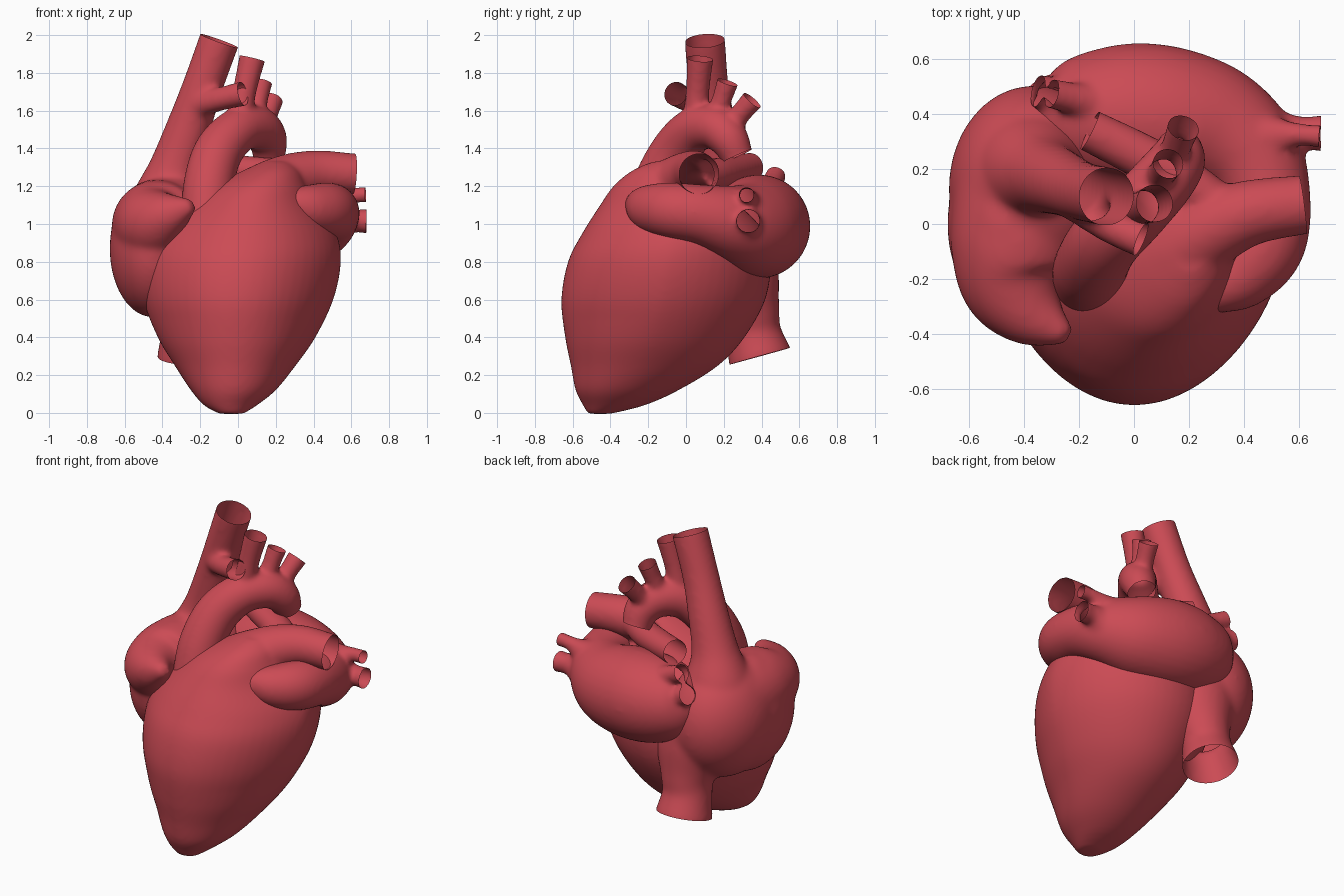
import bpy, bmesh, math
from mathutils import Vector, Matrix

if "Cube" in bpy.data.objects:
    bpy.data.objects.remove(bpy.data.objects["Cube"])

red = bpy.data.materials.new("heart red")
red.diffuse_color = (0.6, 0.07, 0.09, 1)
red.use_nodes = True
red.node_tree.nodes["Principled BSDF"].inputs["Base Color"].default_value = red.diffuse_color


def spline(pts, steps=6):
    """Smooth interpolation through tuples of any length."""
    out = []
    for i in range(len(pts) - 1):
        a, b, c, d = pts[max(i - 1, 0)], pts[i], pts[i + 1], pts[min(i + 2, len(pts) - 1)]
        for s in range(steps):
            t = s / steps
            out.append([0.5 * (2 * q + (r - p) * t + (2 * p - 5 * q + 4 * r - u) * t * t
                               + (3 * q - p - 3 * r + u) * t ** 3)
                        for p, q, r, u in zip(a, b, c, d)])
    out.append(list(pts[-1]))
    return out


def skin(bm, rings):
    """Closed solid through a list of rings of points."""
    vs = [[bm.verts.new(p) for p in ring] for ring in rings]
    n = len(vs[0])
    for a, b in zip(vs, vs[1:]):
        for i in range(n):
            j = (i + 1) % n
            bm.faces.new((a[i], a[j], b[j], b[i]))
    bm.faces.new(vs[0][::-1])
    bm.faces.new(vs[-1])


def tube(bm, pts, ends=None, n=32):
    """Round sweep through (x, y, z, radius); records an open end if asked."""
    path = spline(pts)
    if ends is not None:
        p, q = Vector(path[-2][:3]), Vector(path[-1][:3])
        d = (q - p).normalized()
        r = path[-1][3]
        ends.append((q, d, r))
        path.append([*(q + d * 0.04), r])
    cs = [Vector(p[:3]) for p in path]
    rings, side, last = [], None, None
    for i, c in enumerate(cs):
        t = (cs[min(i + 1, len(cs) - 1)] - cs[max(i - 1, 0)]).normalized()
        if side is None:
            side = t.orthogonal().normalized()
        else:
            side = (last.rotation_difference(t) @ side).normalized()
        last = t
        up = t.cross(side)
        r = path[i][3]
        rings.append([c + (side * math.cos(k * math.tau / n) + up * math.sin(k * math.tau / n)) * r
                      for k in range(n)])
    skin(bm, rings)


def ball(bm, c, half):
    bmesh.ops.create_uvsphere(bm, u_segments=40, v_segments=24, radius=1,
                              matrix=Matrix.Translation(c) @ Matrix.Diagonal((*half, 1)))


def finish(bm, name, ends, smooth=8):
    """Fuse the solids, soften the joins, then cut the vessel ends open."""
    bmesh.ops.recalc_face_normals(bm, faces=bm.faces)
    me = bpy.data.meshes.new(name)
    bm.to_mesh(me)
    bm.free()
    ob = bpy.data.objects.new(name, me)
    bpy.context.collection.objects.link(ob)
    rm = ob.modifiers.new("fuse", 'REMESH')
    rm.mode = 'VOXEL'
    rm.voxel_size = 0.014
    sm = ob.modifiers.new("soften", 'SMOOTH')
    sm.factor = 0.5
    sm.iterations = smooth
    dg = bpy.context.evaluated_depsgraph_get()
    fused = bpy.data.meshes.new_from_object(ob.evaluated_get(dg))
    ob.modifiers.clear()
    if len(fused.polygons):
        ob.data = fused
    bm = bmesh.new()
    bm.from_mesh(ob.data)
    for co, d, r in ends:
        reach = r * 1.3 + 0.03
        fs = [f for f in bm.faces if (f.calc_center_median() - co).length < reach]
        geom = set(fs)
        for f in fs:
            geom.update(f.edges)
            geom.update(f.verts)
        bmesh.ops.bisect_plane(bm, geom=list(geom), dist=1e-5, plane_co=co, plane_no=d)
        cut = [f for f in bm.faces
               if (f.calc_center_median() - co).length < reach
               and (f.calc_center_median() - co).dot(d) > 1e-5]
        bmesh.ops.delete(bm, geom=cut, context='FACES')
    bm.to_mesh(ob.data)
    bm.free()
    ob.data.materials.clear()
    ob.data.materials.append(red)
    for p in ob.data.polygons:
        p.use_smooth = True
        p.material_index = 0
    return ob


def oval(z, x0, x1, y0, y1, n=56):
    """Cross-section of the ventricles: full near the apex, blunt ridge higher up."""
    ring = []
    front = 0.85 + 0.4 * min(max(z / 0.5, 0), 1)
    for k in range(n):
        a = k * math.tau / n
        s = math.sin(a)
        s = s ** 1.08 if s > 0 else -(-s) ** front
        ring.append(((x0 + x1) / 2 + (x1 - x0) / 2 * math.cos(a),
                     (y0 + y1) / 2 + (y1 - y0) / 2 * s, z))
    return ring


# Ventricles: oval sections (z, x0, x1, y0, y1) from the apex up to the outflow
sections = [(-0.005, -0.1, 0.03, -0.52, -0.4), (0.04, -0.18, 0.1, -0.545, -0.22),
            (0.12, -0.25, 0.2, -0.585, -0.04), (0.25, -0.335, 0.305, -0.61, 0.17),
            (0.4, -0.425, 0.41, -0.64, 0.31), (0.6, -0.5, 0.505, -0.66, 0.42),
            (0.8, -0.505, 0.545, -0.625, 0.45), (0.95, -0.44, 0.52, -0.55, 0.42),
            (1.1, -0.28, 0.42, -0.455, 0.28), (1.2, -0.13, 0.36, -0.385, 0.12),
            (1.28, 0.02, 0.33, -0.29, 0.08), (1.33, 0.13, 0.28, -0.18, 0.03)]
bm, ends = bmesh.new(), []
skin(bm, [oval(*s) for s in spline(sections)])
# Pulmonary artery with its left and right branches
tube(bm, [(0.05, -0.2, 1.0, 0.2), (0.13, -0.13, 1.13, 0.18), (0.26, -0.03, 1.225, 0.145),
          (0.42, 0.04, 1.27, 0.12), (0.615, 0.07, 1.265, 0.108)], ends)
tube(bm, [(0.32, 0.05, 1.25, 0.085), (0.18, 0.16, 1.265, 0.085), (0.02, 0.25, 1.28, 0.083),
          (-0.16, 0.34, 1.3, 0.078)], ends)
finish(bm, "ventricles_and_pulmonary_artery", ends, 12)

# Aorta: arch and three upper branches
bm, ends = bmesh.new(), []
tube(bm, [(-0.16, -0.2, 1.0, 0.14), (-0.155, -0.15, 1.2, 0.135), (-0.105, -0.06, 1.38, 0.13),
          (0.0, 0.04, 1.495, 0.12), (0.1, 0.15, 1.51, 0.115), (0.155, 0.225, 1.45, 0.105),
          (0.165, 0.27, 1.36, 0.085)], ends)
for pts in ([(0.0, 0.05, 1.48, 0.08), (0.03, 0.06, 1.68, 0.063), (0.075, 0.075, 1.875, 0.07)],
            [(0.07, 0.13, 1.48, 0.08), (0.1, 0.18, 1.63, 0.054), (0.125, 0.22, 1.75, 0.058)],
            [(0.12, 0.19, 1.45, 0.08), (0.15, 0.27, 1.56, 0.056), (0.18, 0.35, 1.655, 0.06)]):
    tube(bm, pts, ends)
finish(bm, "aorta", ends)

# Right atrium with its ear, the upper and lower great veins
bm, ends = bmesh.new(), []
ball(bm, (-0.365, 0.13, 0.88), (0.31, 0.375, 0.38))
ball(bm, (-0.45, 0.0, 0.87), (0.23, 0.34, 0.365))
tube(bm, [(-0.4, 0.1, 0.97, 0.26), (-0.43, -0.1, 0.995, 0.24), (-0.43, -0.23, 1.01, 0.195),
          (-0.36, -0.335, 1.05, 0.125), (-0.24, -0.41, 1.1, 0.035)])
tube(bm, [(-0.46, 0.02, 1.0, 0.2), (-0.45, -0.02, 1.12, 0.13), (-0.43, -0.06, 1.2, 0.06)])
tube(bm, [(-0.38, 0.2, 0.95, 0.26), (-0.36, 0.19, 1.15, 0.195), (-0.33, 0.175, 1.3, 0.14),
          (-0.265, 0.15, 1.5, 0.12), (-0.19, 0.12, 1.72, 0.108), (-0.1, 0.1, 1.97, 0.108)], ends)
tube(bm, [(-0.22, 0.09, 1.63, 0.075), (-0.1, 0.0, 1.66, 0.064), (0.025, -0.055, 1.69, 0.068)], ends)
tube(bm, [(-0.27, 0.22, 0.8, 0.28), (-0.25, 0.29, 0.65, 0.22), (-0.25, 0.34, 0.52, 0.16),
          (-0.26, 0.355, 0.43, 0.147), (-0.26, 0.39, 0.3, 0.17)], ends)
finish(bm, "right_atrium_and_great_veins", ends, 22)

# Left atrium running into its ear, with four lung veins
bm, ends = bmesh.new(), []
tube(bm, [(-0.36, 0.42, 1.05, 0.08), (-0.28, 0.405, 1.03, 0.185), (-0.12, 0.39, 1.0, 0.255),
          (0.08, 0.38, 0.985, 0.275), (0.28, 0.335, 0.98, 0.25), (0.42, 0.24, 1.01, 0.2),
          (0.485, 0.08, 1.05, 0.16), (0.475, -0.07, 1.07, 0.15), (0.4, -0.17, 1.08, 0.135),
          (0.31, -0.235, 1.1, 0.1), (0.22, -0.29, 1.12, 0.035)])
for pts in ([(0.38, 0.3, 1.06, 0.15), (0.53, 0.32, 1.125, 0.07), (0.6, 0.325, 1.15, 0.043),
             (0.675, 0.32, 1.155, 0.043)],
            [(0.36, 0.3, 0.98, 0.2), (0.52, 0.32, 1.0, 0.11), (0.6, 0.33, 1.015, 0.064),
             (0.68, 0.33, 1.015, 0.066)],
            [(-0.1, 0.42, 1.12, 0.12), (-0.2, 0.45, 1.2, 0.065), (-0.3, 0.475, 1.255, 0.055)],
            [(-0.15, 0.42, 1.02, 0.14), (-0.26, 0.46, 1.09, 0.075), (-0.35, 0.485, 1.13, 0.06)]):
    tube(bm, pts, ends)
finish(bm, "left_atrium", ends, 14)
